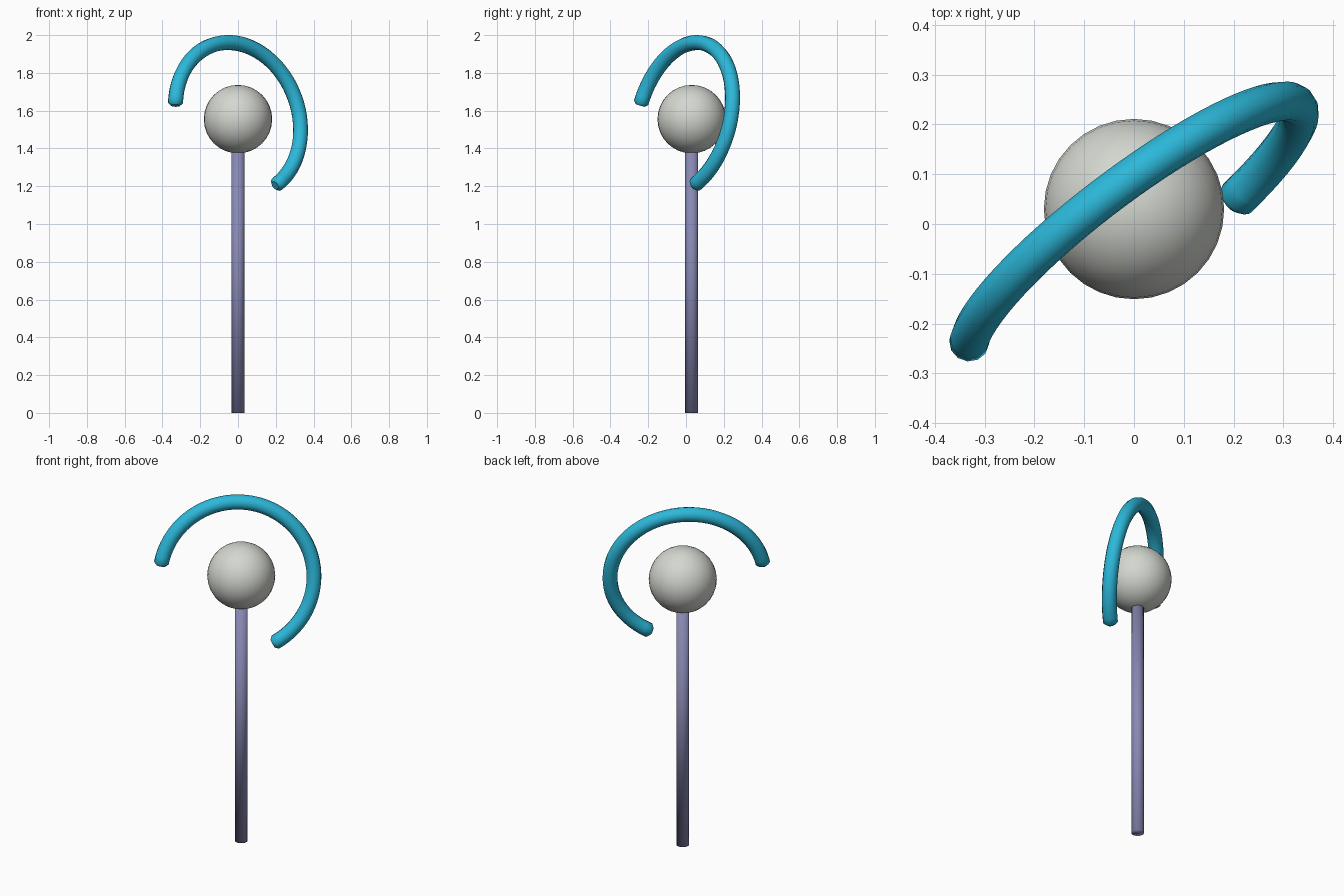
import bpy
import math
from mathutils import Vector

cube = bpy.data.objects.get("Cube")
if cube:
    bpy.data.objects.remove(cube, do_unlink=True)


def material(name, rgb):
    mat = bpy.data.materials.new(name)
    mat.use_nodes = True
    mat.diffuse_color = (*rgb, 1)
    mat.node_tree.nodes["Principled BSDF"].inputs["Base Color"].default_value = (*rgb, 1)
    return mat


def finish(name, mat):
    obj = bpy.context.object
    obj.name = name
    obj.data.materials.append(mat)
    bpy.ops.object.shade_smooth()
    return obj


pale_grey = material("pale grey", (0.66, 0.68, 0.63))
lavender = material("lavender grey", (0.25, 0.25, 0.46))
cyan = material("cyan", (0.025, 0.48, 0.70))

# Pole, with smooth normals running over its end
bpy.ops.mesh.primitive_cylinder_add(vertices=24, radius=0.034, depth=1.42, location=(0, 0.03, 0.71))
finish("pole", lavender)

# Ball on top of the pole
bpy.ops.mesh.primitive_uv_sphere_add(segments=32, ring_count=16, radius=0.181, location=(0, 0.03, 1.555))
finish("ball", pale_grey)

# Tilted open ring: a circular arc swept with a round section
centre = Vector((0, -0.01, 1.56))
normal = Vector((0.589, -0.78, 0.212)).normalized()
up = (Vector((0, 0, 1)) - normal * normal.z).normalized()
side = up.cross(normal)
ring_radius, tube_radius, chamfer = 0.41, 0.04, 0.015


def angle_of(point):
    offset = Vector(point) - centre
    return math.atan2(offset.dot(side), offset.dot(up))


start, end = sorted((angle_of((-0.335, -0.245, 1.628)), angle_of((0.2, 0.04, 1.2))))
step = chamfer / ring_radius
steps = 48
inner = [start + step + (end - start - 2 * step) * i / steps for i in range(steps + 1)]
angles = [start, *inner, end]

curve = bpy.data.curves.new("open_ring", "CURVE")
curve.dimensions = "3D"
curve.bevel_depth = tube_radius
curve.bevel_resolution = 4
curve.use_fill_caps = True
spline = curve.splines.new("POLY")
spline.points.add(len(angles) - 1)
for point, a in zip(spline.points, angles):
    position = centre + (up * math.cos(a) + side * math.sin(a)) * ring_radius
    point.co = (*position, 1)
    point.radius = 0.6 if a in (start, end) else 1
ring = bpy.data.objects.new("open_ring", curve)
bpy.context.collection.objects.link(ring)
bpy.ops.object.select_all(action="DESELECT")
ring.select_set(True)
bpy.context.view_layer.objects.active = ring
bpy.ops.object.convert(target="MESH")
finish("open_ring", cyan)
